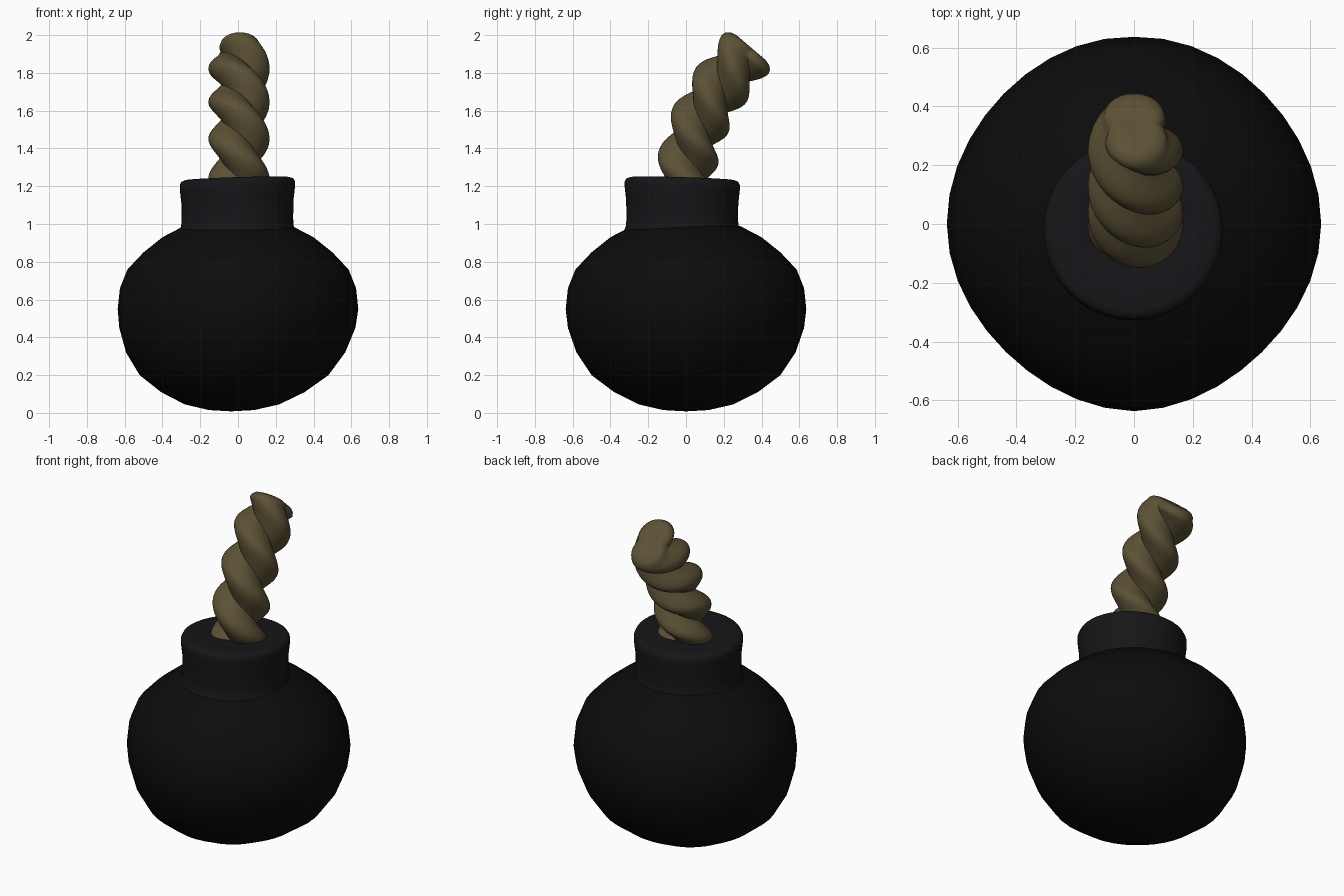
import bpy, bmesh, math
from mathutils import Vector
from mathutils.geometry import interpolate_bezier

if "Cube" in bpy.data.objects:
    bpy.data.objects.remove(bpy.data.objects["Cube"])

TAU = 2 * math.pi


def material(name, rgb):
    m = bpy.data.materials.new(name)
    m.diffuse_color = (*rgb, 1)
    m.use_nodes = True
    m.node_tree.nodes["Principled BSDF"].inputs["Base Color"].default_value = m.diffuse_color
    return m


def skin(name, rings, mat, start=None, end=None, sharp=75):
    """Bridge rings of points; close the ends onto a point where one is given."""
    bm = bmesh.new()
    loops = [[bm.verts.new(p) for p in r] for r in rings]
    n = len(loops[0])
    for a, b in zip(loops, loops[1:]):
        for i in range(n):
            j = (i + 1) % n
            bm.faces.new((a[i], a[j], b[j], b[i]))
    for tip, loop, flip in ((start, loops[0], True), (end, loops[-1], False)):
        if tip is not None:
            c = bm.verts.new(tip)
            for i in range(n):
                j = (i + 1) % n
                bm.faces.new((loop[j], loop[i], c) if flip else (loop[i], loop[j], c))
    bmesh.ops.recalc_face_normals(bm, faces=bm.faces)
    me = bpy.data.meshes.new(name)
    bm.to_mesh(me)
    bm.free()
    ob = bpy.data.objects.new(name, me)
    bpy.context.collection.objects.link(ob)
    me.materials.append(mat)
    bpy.context.view_layer.objects.active = ob
    ob.select_set(True)
    bpy.ops.object.shade_smooth_by_angle(angle=math.radians(sharp))
    ob.select_set(False)
    return ob


black = material("black_iron", (0.0035, 0.0035, 0.004))
dark = material("dark_iron", (0.008, 0.008, 0.0095))
hemp = material("hemp", (0.105, 0.083, 0.036))

# Round body: hand-shaped, slightly squared in plan, bottom leaning to -x
profile = [(0.12, 0.015), (0.25, 0.045), (0.38, 0.11), (0.50, 0.2), (0.58, 0.32),
           (0.625, 0.45), (0.637, 0.55), (0.625, 0.66), (0.585, 0.76),
           (0.50, 0.85), (0.40, 0.93), (0.285, 0.99)]
body = []
for r, z in profile:
    lean = -0.035 * max(0, 1 - z / 0.5)
    wobble = min(1, r / 0.6) ** 2 if z < 0.9 else 0.2
    ring = []
    for i in range(40):
        a = TAU * i / 40
        f = (-0.012 + 0.012 * math.cos(4 * a)
             + 0.012 * math.sin(a) * abs(math.sin(2 * a))) * wobble
        ring.append((lean + r * (1 + f) * math.cos(a), r * (1 + f) * math.sin(a), z))
    body.append(ring)
skin("body", body, black, start=(-0.035, 0, 0.008))

# Neck collar: short cylinder with a softened, slightly tilted rim
neck = []
for r, z in [(0.31, 0.96), (0.298, 0.99), (0.295, 1.03), (0.297, 1.12), (0.305, 1.19),
             (0.305, 1.215), (0.297, 1.232), (0.275, 1.24), (0.2, 1.236)]:
    ring = []
    for i in range(40):
        a = TAU * i / 40
        x, y = r * math.cos(a), r * math.sin(a)
        tilt = 0.03 * (x - y) if z > 1.1 else 0
        ring.append((x - 0.003, y - 0.02, z + tilt))
    neck.append(ring)
skin("neck", neck, dark, end=(0, -0.02, 1.233))

# Fuse: two fat strands twisted together and swept along a bent path
path = interpolate_bezier(Vector((0.005, 0, 1.17)), Vector((0.005, -0.01, 1.45)),
                          Vector((0.005, 0.11, 1.66)), Vector((0.005, 0.315, 1.90)), 70)
STRANDS, OFFSET, RADIUS, SIDES, PITCH = 2, 0.054, 0.108, 48, 0.43


def lobed_ring(centre, tangent, twist, scale):
    side = Vector((1, 0, 0))
    up = tangent.cross(side)
    step = TAU / STRANDS
    ring = []
    for i in range(SIDES):
        a = TAU * i / SIDES
        psi = (a + step / 2) % step - step / 2
        r = OFFSET * math.cos(psi) + math.sqrt(RADIUS ** 2 - (OFFSET * math.sin(psi)) ** 2)
        ring.append(centre + scale * r * (side * math.cos(a + twist) + up * math.sin(a + twist)))
    return ring


rope, s = [], 0.0
for k, p in enumerate(path):
    a, b = path[max(k - 1, 0)], path[min(k + 1, len(path) - 1)]
    tangent = (b - a).normalized()
    if k:
        s += (p - path[k - 1]).length
    twist = math.pi - TAU * (s - 0.285) / PITCH
    rope.append(lobed_ring(p, tangent, twist, 1))
# Rounded strand ends
for scale, lift in [(0.95, 0.02), (0.83, 0.036), (0.62, 0.045), (0.35, 0.042)]:
    rope.append(lobed_ring(path[-1] + tangent * lift, tangent, twist, scale))
skin("fuse_rope", rope, hemp, end=path[-1] + tangent * 0.035)
